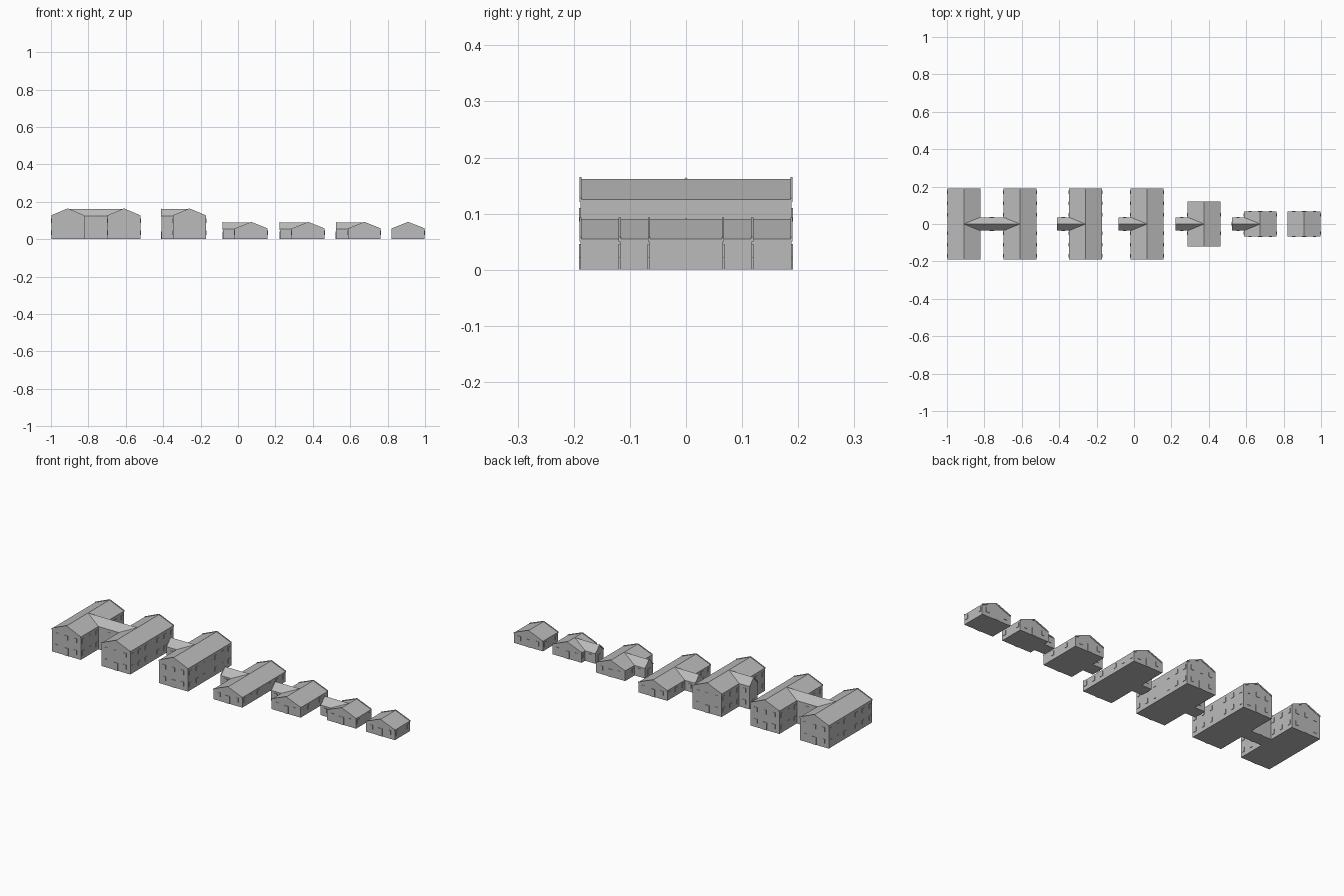
import bpy
from mathutils import Matrix

cube = bpy.data.objects.get("Cube")
if cube:
    bpy.data.objects.remove(cube, do_unlink=True)

grey = bpy.data.materials.new("plain grey")
grey.use_nodes = True
COLOUR = (0.5, 0.5, 0.5, 1)
grey.diffuse_color = COLOUR
grey.node_tree.nodes["Principled BSDF"].inputs["Base Color"].default_value = COLOUR

HALF = 0.088      # half width of a house
WING = 0.036      # half width of a wing
TRIM = 0.003      # relief of barge boards, doors and windows


def extrude(name, profile, start, end, along_x=False):
    """Extrude a (side, z) profile along y, or along x for wings."""
    n = len(profile)
    verts = []
    for d in (start, end):
        verts += [(d, s, z) if along_x else (s, d, z) for s, z in profile]
    faces = [tuple(range(n)), tuple(range(2 * n - 1, n - 1, -1))]
    faces += [(i, i + n, (i + 1) % n + n, (i + 1) % n) for i in range(n)]
    if along_x:
        faces = [f[::-1] for f in faces]
    mesh = bpy.data.meshes.new(name)
    mesh.from_pydata(verts, [], faces)
    mesh.materials.append(grey)
    obj = bpy.data.objects.new(name, mesh)
    bpy.context.collection.objects.link(obj)
    return obj


def gable(c, half, eaves, ridge):
    return [(c - half, 0), (c + half, 0), (c + half, eaves), (c, ridge), (c - half, eaves)]


def barge_board(name, c, half, eaves, ridge, start, end, along_x=False):
    """Sloping trim that stands just above the roof at a gable end."""
    up, down = TRIM, TRIM * 1.5
    shape = [(c - half, eaves - down), (c, ridge - down), (c + half, eaves - down),
             (c + half, eaves + up), (c, ridge + up), (c - half, eaves + up)]
    extrude(name, shape, start, end, along_x)


def panel(name, x, y, z, width, height, on_x):
    """Thin door or window on a wall facing x or y."""
    bit = TRIM * 0.8
    if on_x:
        shape = [(y - width / 2, z), (y + width / 2, z),
                 (y + width / 2, z + height), (y - width / 2, z + height)]
        extrude(name, shape, x - bit, x + bit, True)
    else:
        shape = [(x - width / 2, z), (x + width / 2, z),
                 (x + width / 2, z + height), (x - width / 2, z + height)]
        extrude(name, shape, y - bit, y + bit)


def house(label, cx, depth, tall, wing_end=None):
    eaves, ridge = (0.125, 0.162) if tall else (0.055, 0.09)
    floors = (0.022, 0.086) if tall else (0.022,)
    extrude(label + "_walls_and_roof", gable(cx, HALF, eaves, ridge), -depth, depth)

    # Gable ends: barge board, middle door, windows
    for side, word in ((-1, "front"), (1, "back")):
        y = side * depth
        barge_board(f"{label}_{word}_barge_board", cx, HALF, eaves, ridge,
                    y - TRIM * 0.7, y + TRIM * 0.7)
        panel(f"{label}_{word}_door", cx, y, 0, 0.026, 0.042, False)
        for i, z in enumerate(floors):
            for dx in (-0.055, 0.055) if i == 0 else (-0.055, 0, 0.055):
                panel(f"{label}_{word}_window", cx + dx, y, z, 0.018, 0.024, False)

    # Long sides: evenly spaced windows, leaving room for a wing
    pairs = max(1, round(depth / 0.06))
    for z in floors:
        for i in range(pairs):
            for sy in (-1, 1):
                wy = sy * (0.05 + i * 0.06) if pairs > 1 else sy * 0.048
                if abs(wy) < depth - 0.012:
                    for sx in (-1, 1):
                        panel(label + "_side_window", cx + sx * HALF, wy, z, 0.018, 0.024, True)

    # Cross wing whose ridge meets the house ridge
    if wing_end is not None:
        extrude(label + "_wing", gable(0, WING, eaves, ridge), wing_end, cx, True)
        barge_board(label + "_wing_barge_board", 0, WING, eaves, ridge,
                    wing_end - TRIM * 0.7, wing_end + TRIM * 0.7, True)
        panel(label + "_wing_door", wing_end, 0, 0, 0.024, 0.042, True)
        mid = (wing_end + cx - HALF) / 2
        for z in floors:
            for sy in (-1, 1):
                panel(label + "_wing_window", mid, sy * WING, z, 0.018, 0.024, False)


# Linked pair: two long two-storey houses joined by a middle range
house("west_house", -0.91, 0.188, True)
house("linked_house", -0.61, 0.188, True)
extrude("link_range", gable(0, WING, 0.125, 0.162), -0.91, -0.61, True)
for sy in (-1, 1):
    panel("link_door", -0.76, sy * WING, 0, 0.024, 0.042, False)
    panel("link_window", -0.76, sy * WING, 0.086, 0.018, 0.024, False)

# Houses with a short wing, then a plain cottage
house("tall_wing_house", -0.26, 0.188, True, -0.41)
house("long_wing_house", 0.07, 0.188, False, -0.08)
house("medium_wing_house", 0.375, 0.118, False, 0.225)
house("small_wing_house", 0.675, 0.066, False, 0.525)
house("cottage", 0.91, 0.066, False)
